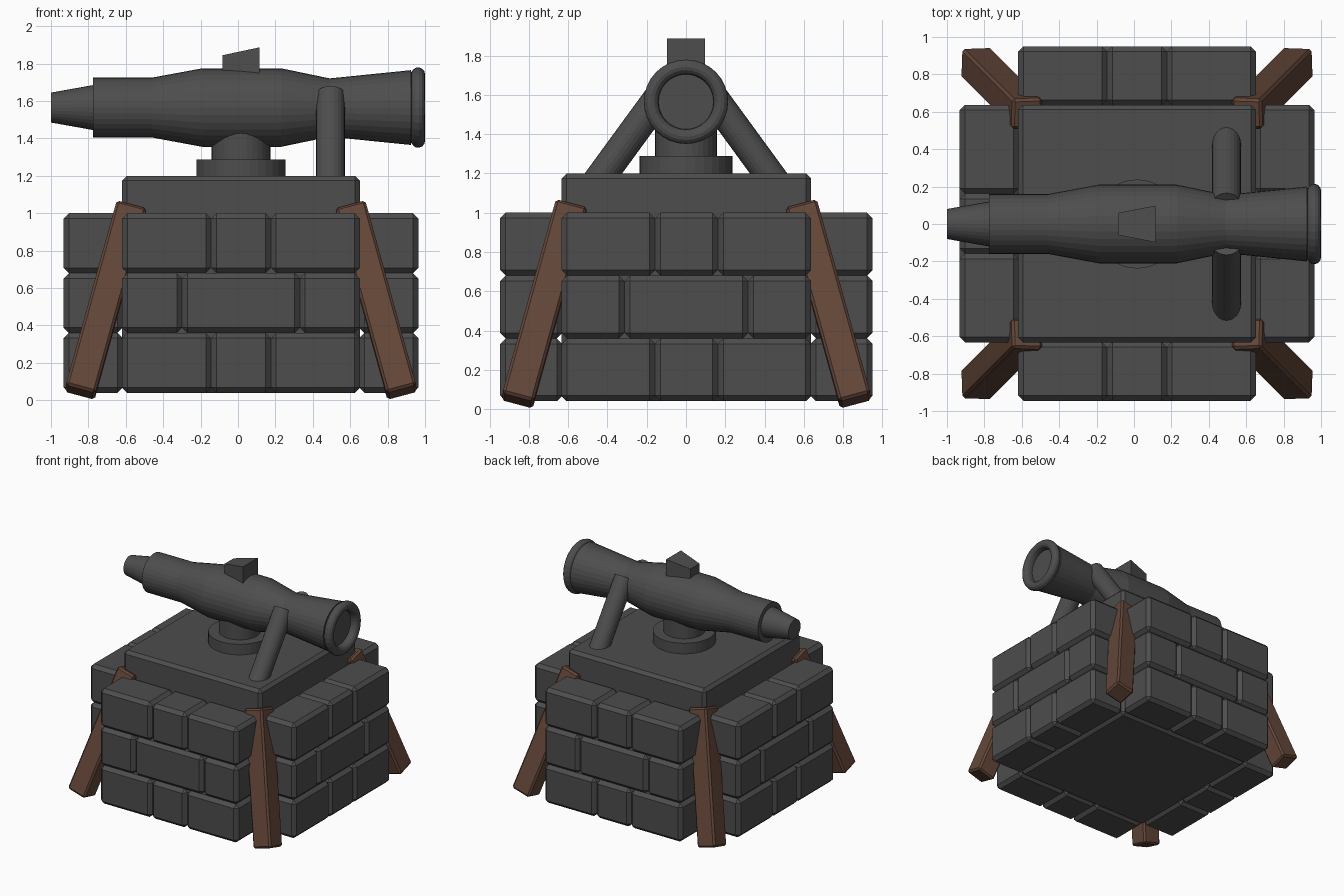
import bpy, bmesh, math
from mathutils import Vector, Matrix

if "Cube" in bpy.data.objects:
    bpy.data.objects.remove(bpy.data.objects["Cube"])


def material(name, col):
    m = bpy.data.materials.new(name)
    m.diffuse_color = (*col, 1)
    m.use_nodes = True
    m.node_tree.nodes["Principled BSDF"].inputs["Base Color"].default_value = m.diffuse_color
    return m


IRON = material("dark grey", (0.075, 0.075, 0.075))
WOOD = material("brown wood", (0.125, 0.062, 0.04))
CX, CY = 0.016, 0.002      # centre of the masonry base


def finish(bm, name, mat):
    bmesh.ops.recalc_face_normals(bm, faces=bm.faces)
    me = bpy.data.meshes.new(name)
    bm.to_mesh(me)
    bm.free()
    me.materials.append(mat)
    ob = bpy.data.objects.new(name, me)
    bpy.context.collection.objects.link(ob)
    return ob


def box(name, size, matrix, mat, bevel):
    bm = bmesh.new()
    bmesh.ops.create_cube(bm, size=1)
    bmesh.ops.scale(bm, vec=size, verts=bm.verts)
    bmesh.ops.bevel(bm, geom=bm.edges[:], offset=bevel, segments=1,
                    affect='EDGES', profile=0.5)
    bm.transform(matrix)
    return finish(bm, name, mat)


def cylinder(name, p0, p1, r, mat, n=32):
    p0, p1 = Vector(p0), Vector(p1)
    d = p1 - p0
    bm = bmesh.new()
    bmesh.ops.create_cone(bm, cap_ends=True, segments=n, radius1=r, radius2=r, depth=d.length)
    rot = Vector((0, 0, 1)).rotation_difference(d).to_matrix().to_4x4()
    bm.transform(Matrix.Translation((p0 + p1) / 2) @ rot)
    return finish(bm, name, mat)


# Solid core of the base
box("base_core", (1.27, 1.27, 1.16), Matrix.Translation((CX, CY, 0.62)), IRON, 0.025)

# Three courses of bricks on each of the four sides
for side in range(4):
    turn = Matrix.Translation((CX, CY, 0)) @ Matrix.Rotation(side * math.pi / 2, 4, 'Z')
    for row in range(3):
        cut = 0.16 if row != 1 else 0.315
        edges = [-0.635, -cut, cut, 0.635]
        for i in range(3):
            a, b = edges[i], edges[i + 1]
            pos = Matrix.Translation(((a + b) / 2, -0.79, 0.2 + 0.32 * row))
            box(f"brick_{side}_{row}_{i}", (b - a, 0.316, 0.32), turn @ pos, IRON, 0.028)

# Wooden corner braces leaning inward
for sx in (-1, 1):
    for sy in (-1, 1):
        top = Vector((CX + sx * 0.587, CY + sy * 0.587, 1.03))
        low = Vector((CX + sx * 0.86, CY + sy * 0.86, 0.042))
        d = top - low
        rot = Vector((0, 0, 1)).rotation_difference(d).to_matrix().to_4x4()
        box("corner_brace", (0.165, 0.165, d.length),
            Matrix.Translation((top + low) / 2) @ rot, WOOD, 0.014)

# Pedestal
cylinder("pedestal_foot", (CX, 0, 1.19), (CX, 0, 1.288), 0.238, IRON)
cylinder("pedestal_post", (CX, 0, 1.25), (CX, 0, 1.5), 0.158, IRON)

# Side struts under the barrel
for s in (-1, 1):
    cylinder("barrel_strut", (0.495, s * 0.49, 1.105), (0.495, s * 0.103, 1.635), 0.077, IRON, 24)

# Barrel: revolved profile (x, radius), with rounded muzzle lip
profile = [(-1, 0), (-1, 0.08), (-0.775, 0.12), (-0.775, 0.16), (-0.46, 0.16), (-0.19, 0.21),
           (0.23, 0.21), (0.49, 0.156), (0.925, 0.2)]
for k in range(9):
    t = math.radians(165 - k * 41.25 / 1.5)
    profile.append((0.963 + 0.037 * -math.cos(math.pi - t), 0.178 + 0.037 * math.sin(t)))
profile += [(0.963, 0.141), (0.94, 0.14), (0.94, 0)]
bm = bmesh.new()
N = 32
rings = []
for x, r in profile:
    rings.append([bm.verts.new((x, r * math.cos(2 * math.pi * j / N),
                                1.565 + r * math.sin(2 * math.pi * j / N))) for j in range(N)])
for a, b in zip(rings, rings[1:]):
    for j in range(N):
        k = (j + 1) % N
        bm.faces.new((a[j], a[k], b[k], b[j]))
bmesh.ops.remove_doubles(bm, verts=bm.verts, dist=1e-5)
finish(bm, "barrel", IRON)

# Wedge sight on top of the barrel
bm = bmesh.new()
ends = [[bm.verts.new((x, y, z)) for y, z in ((-w, 1.74), (w, 1.74), (w, h), (-w, h))]
        for x, w, h in ((-0.082, 0.06, 1.845), (0.115, 0.098, 1.887))]
for e in ends:
    bm.faces.new(e)
for j in range(4):
    k = (j + 1) % 4
    bm.faces.new((ends[0][j], ends[0][k], ends[1][k], ends[1][j]))
finish(bm, "sight_wedge", IRON)
